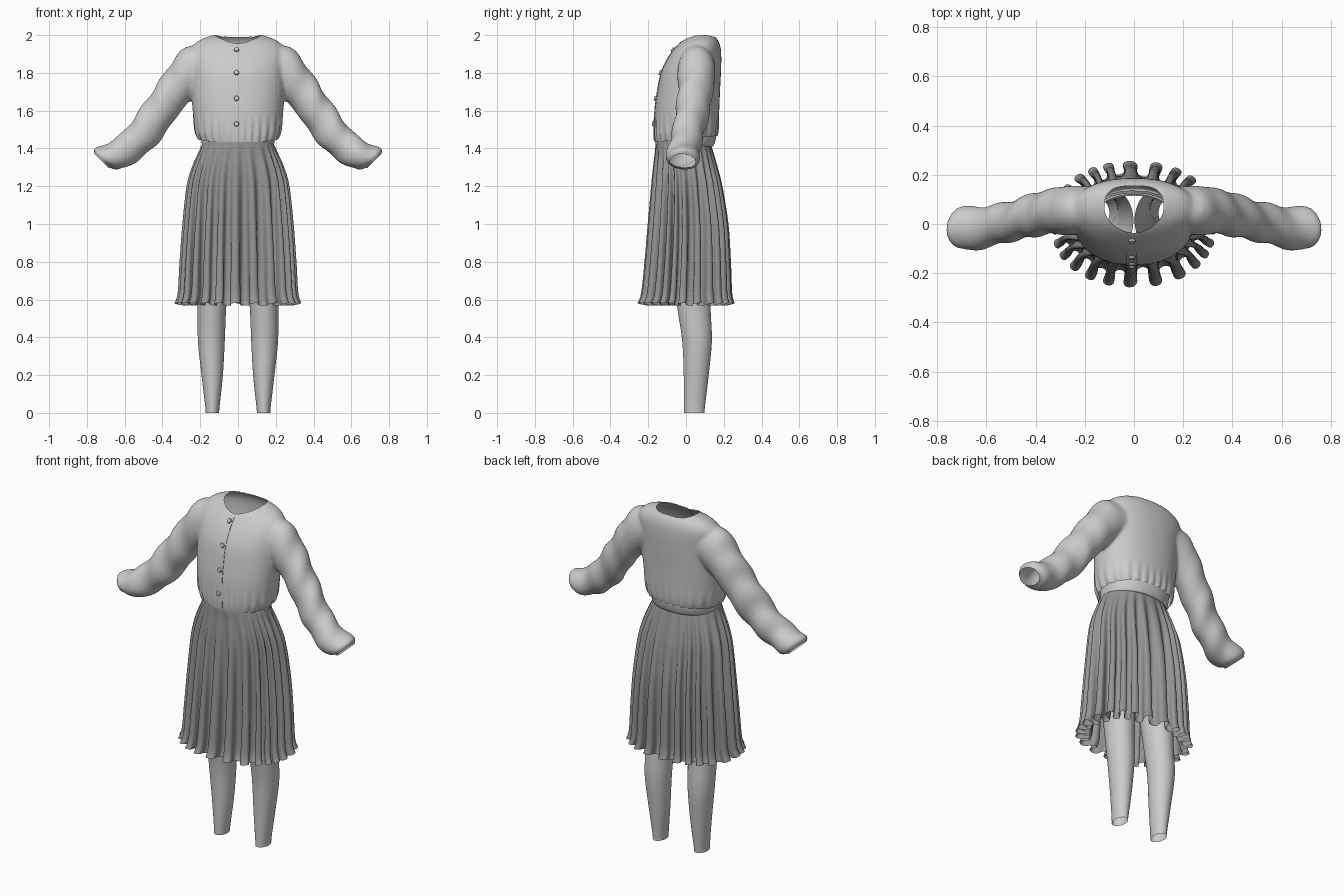
import bpy, bmesh, math
from mathutils import Vector
from mathutils.bvhtree import BVHTree

if "Cube" in bpy.data.objects:
    bpy.data.objects.remove(bpy.data.objects["Cube"])

TAU = 2 * math.pi


def spline(rows, steps):
    """Catmull-Rom interpolation through rows of numbers."""
    out = []
    for i in range(len(rows) - 1):
        a, b, c, d = (rows[min(max(k, 0), len(rows) - 1)] for k in (i - 1, i, i + 1, i + 2))
        for s in range(steps):
            t = s / steps
            out.append([0.5 * (2 * q + (r - p) * t + (2 * p - 5 * q + 4 * r - u) * t * t
                               + (3 * q - p - 3 * r + u) * t ** 3) for p, q, r, u in zip(a, b, c, d)])
    return out + [list(rows[-1])]


def oval(t, e=2.0):
    """Unit superellipse point."""
    c, s = math.cos(t), math.sin(t)
    return (math.copysign(abs(c) ** (2 / e), c), math.copysign(abs(s) ** (2 / e), s))


def flat_ring(z, x0, x1, y0, y1, n=64, e=2.2):
    return [Vector(((x0 + x1) / 2 + (x1 - x0) / 2 * u, (y0 + y1) / 2 + (y1 - y0) / 2 * v, z))
            for u, v in (oval(TAU * i / n, e) for i in range(n))]


def loft(bm, rings, caps=False):
    rows = [[bm.verts.new(p) for p in r] for r in rings]
    n = len(rows[0])
    for a, b in zip(rows, rows[1:]):
        for i in range(n):
            bm.faces.new((a[i], a[(i + 1) % n], b[(i + 1) % n], b[i]))
    if caps:
        bm.faces.new(rows[0])
        bm.faces.new(rows[-1])


def finish(bm, name, angle=60):
    bmesh.ops.recalc_face_normals(bm, faces=bm.faces[:])
    me = bpy.data.meshes.new(name)
    bm.to_mesh(me)
    bm.free()
    ob = bpy.data.objects.new(name, me)
    bpy.context.collection.objects.link(ob)
    bpy.ops.object.select_all(action='DESELECT')
    ob.select_set(True)
    bpy.context.view_layer.objects.active = ob
    bpy.ops.object.shade_smooth_by_angle(angle=math.radians(angle))
    return ob


# Tights: two legs and a hip section
bm = bmesh.new()
leg = [(0, .10, .172, -.01, .098), (.03, .098, .173, -.01, .1), (.2, .08, .193, -.012, .12),
       (.38, .07, .212, -.02, .137), (.55, .063, .214, -.045, .13), (.75, .045, .22, -.07, .125),
       (.95, .015, .232, -.10, .14), (1.08, .002, .24, -.125, .155)]
for s in (1, -1):
    loft(bm, [[Vector((s * p.x, p.y, p.z)) for p in flat_ring(*r, n=40, e=2)] for r in spline(leg, 4)])
hips = [(1.07, .24, -.125, .155), (1.2, .235, -.14, .16), (1.32, .2, -.14, .135), (1.42, .175, -.145, .115)]
loft(bm, [flat_ring(z, -w, w, a, b) for z, w, a, b in spline(hips, 4)])
finish(bm, "tights")

# Skirt: flared rings with deep irregular folds growing toward the hem
bm = bmesh.new()
prof = [(1.445, .18, -.16, .125), (1.38, .21, -.165, .145), (1.3, .245, -.175, .168), (1.2, .273, -.185, .193),
        (1.0, .295, -.203, .225), (.8, .31, -.22, .238), (.63, .32, -.238, .245), (.575, .337, -.258, .257)]
N, FOLDS = 480, 24
rings = []
for z, w, y0, y1 in spline(prof, 5):
    t = max(0, (1.42 - z) / .85)
    ring = []
    for i in range(N):
        a = TAU * i / N
        ph = FOLDS * a + 1.1 * math.sin(3 * a + 1) + .8 * math.sin(5 * a + 2)
        size = .8 + .2 * math.sin(4 * a + .7) * math.sin(3 * a)
        depth = .085 * t ** .8 * size
        c, s = oval(a, 2.25)
        nrm = Vector((math.cos(a) / w, math.sin(a) / ((y1 - y0) / 2), 0)).normalized()
        tan = Vector((-nrm.y, nrm.x, 0))
        p = Vector((w * c, (y0 + y1) / 2 + (y1 - y0) / 2 * s, z + .008 * t ** 6 * math.sin(ph + 1)))
        p -= nrm * depth * (.5 - .5 * math.cos(ph))
        p += tan * .011 * t ** 1.5 * math.sin(2 * ph)
        ring.append(p)
    rings.append(ring)
loft(bm, rings)
skirt = finish(bm, "skirt", 180)
mat = bpy.data.materials.new("dark_grey")
mat.diffuse_color = (.3, .3, .3, 1)
mat.use_nodes = True
mat.node_tree.nodes["Principled BSDF"].inputs["Base Color"].default_value = mat.diffuse_color
skirt.data.materials.append(mat)

# Blouse: torso and sleeve volumes fused into one skin, then opened
bm = bmesh.new()
torso = [(1.39, .19, -.155, .14), (1.44, .205, -.165, .155), (1.49, .228, -.168, .17), (1.6, .24, -.165, .176),
         (1.7, .247, -.152, .18), (1.8, .25, -.132, .185), (1.88, .255, -.095, .187), (1.935, .245, -.055, .183),
         (1.975, .2, -.015, .168), (2.0, .13, .03, .145)]
loft(bm, [flat_ring(z, -w, w, a, b) for z, w, a, b in spline(torso, 4)], True)
# sleeve rows: upper edge x z, lower edge x z, front y, back y
sleeve = [(.15, 1.95, .15, 1.74, -.03, .15), (.28, 1.935, .235, 1.67, -.045, .155), (.36, 1.84, .30, 1.60, -.04, .145),
          (.425, 1.745, .36, 1.515, -.05, .13), (.52, 1.605, .45, 1.40, -.068, .098),
          (.61, 1.485, .54, 1.33, -.09, .077), (.70, 1.425, .61, 1.292, -.107, .07),
          (.757, 1.395, .65, 1.287, -.105, .068), (.752, 1.36, .683, 1.307, -.082, .05), (.768, 1.335, .70, 1.28, -.085, .052)]
for s in (1, -1):
    rings = []
    for tx, tz, lx, lz, y0, y1 in spline(sleeve, 4):
        ring = []
        for i in range(40):
            u, v = oval(TAU * i / 40)
            ring.append(Vector((s * ((tx + lx) / 2 + (tx - lx) / 2 * u), (y0 + y1) / 2 + (y1 - y0) / 2 * v,
                                (tz + lz) / 2 + (tz - lz) / 2 * u)))
        rings.append(ring)
    loft(bm, rings, True)
blouse = finish(bm, "blouse")
mod = blouse.modifiers.new("fuse", 'REMESH')
mod.mode, mod.voxel_size = 'VOXEL', .009
bpy.ops.object.modifier_apply(modifier=mod.name)
mod = blouse.modifiers.new("soften", 'SMOOTH')
mod.factor, mod.iterations = .5, 8
bpy.ops.object.modifier_apply(modifier=mod.name)

bm = bmesh.new()
bm.from_mesh(blouse.data)
bm.normal_update()
# soft wrinkles on sleeves and gathers above the waist
for v, n in [(v, v.normal.copy()) for v in bm.verts]:
    x, y, z = v.co
    arm = min(1, max(0, (abs(x) - .25) * 6))
    low = max(0, 1 - abs(z - 1.47) / .12) if abs(x) < .3 else 0
    v.co += n * (.005 * arm * math.sin(38 * (abs(x) - .5 * z) + 22 * y)
                 + .004 * low * math.sin(26 * math.atan2(y, x) + 3 * math.sin(5 * x)))


def cut(point, normal, keep):
    faces = [f for f in bm.faces if keep(f.calc_center_median())]
    geom = set(faces) | {e for f in faces for e in f.edges} | {v for f in faces for v in f.verts}
    bmesh.ops.bisect_plane(bm, geom=list(geom), plane_co=point, plane_no=normal, clear_outer=True)


cut((0, 0, 1.45), (0, .1, -1), lambda c: abs(c.x) < .3 and c.z < 1.55)
for s in (1, -1):
    cut((s * .718, 0, 1.33), (s * .7, 0, -.7), lambda c: c.x * s > .6)


# neckline
def neck(c):
    ry = .093 if c.y > .062 else .098
    e = 3 if c.y > .062 else 1.8
    return (abs(c.x / .12) ** e + abs((c.y - .062) / ry) ** e) ** (1 / e)


bmesh.ops.delete(bm, geom=[f for f in bm.faces if f.calc_center_median().z > 1.9
                           and neck(f.calc_center_median()) < 1], context='FACES')
for v in bm.verts:
    if v.is_boundary and v.co.z > 1.9:
        k = neck(v.co)
        v.co.x /= k
        v.co.y = .062 + (v.co.y - .062) / k
bm.to_mesh(blouse.data)
tree = BVHTree.FromBMesh(bm)
bm.free()
bpy.ops.object.shade_smooth_by_angle(angle=math.radians(70))


def front(x, z):
    hit = tree.ray_cast(Vector((x, -1, z)), Vector((0, 1, 0)))
    return hit[0], hit[1]


# Button placket lying on the blouse front
bm = bmesh.new()
rows = []
for j in range(31):
    z = 1.442 + j * .5 / 30
    ys = [front(x, z)[0] for x in (-.03, -.01, .012)]
    if all(ys):
        pts = [p - Vector((0, .003, 0)) for p in ys] + [ys[2] + Vector((0, .002, 0))]
        rows.append([bm.verts.new(p) for p in pts])
for a, b in zip(rows, rows[1:]):
    for i in range(3):
        bm.faces.new((a[i], a[i + 1], b[i + 1], b[i]))
finish(bm, "placket", 40)

# Buttons
bm = bmesh.new()
for z in (1.92, 1.80, 1.665, 1.53):
    p, n = front(-.008, z)
    if n.y > 0:
        n = -n
    m = n.to_track_quat('Z', 'Y').to_matrix().to_4x4()
    m.translation = p + n * .007
    bmesh.ops.create_cone(bm, cap_ends=True, segments=20, radius1=.014, radius2=.011, depth=.008, matrix=m)
finish(bm, "buttons", 40)

# Rolled under-band showing below the blouse hem
bm = bmesh.new()
band = [(1.51, .2, -.15, .155), (1.47, .195, -.152, .16), (1.43, .192, -.158, .152), (1.41, .185, -.155, .14), (1.42, .175, -.15, .12)]
loft(bm, [flat_ring(z, -w, w, a, b) for z, w, a, b in spline(band, 4)])
finish(bm, "waist_band")
